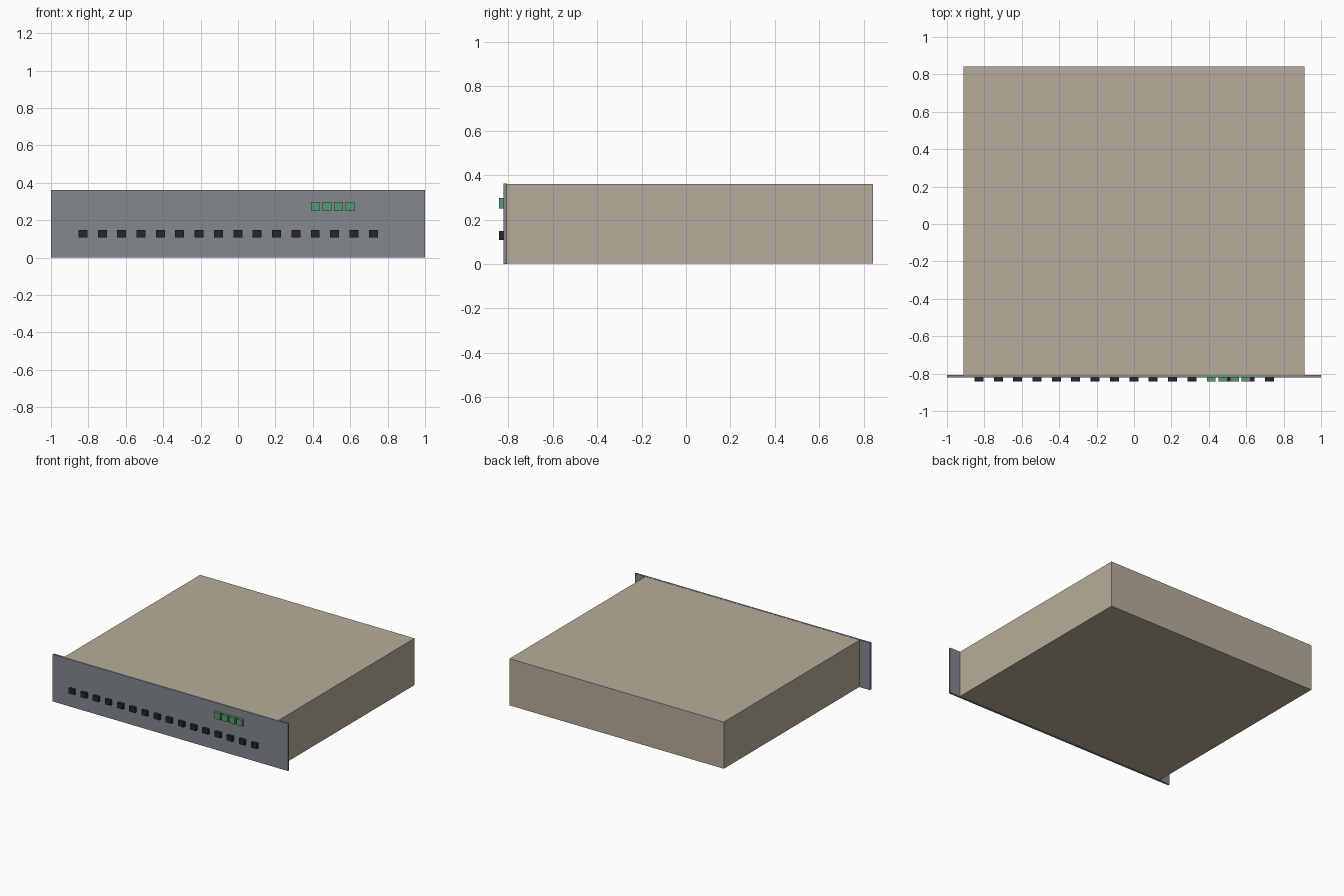
import bpy

if "Cube" in bpy.data.objects:
    bpy.data.objects.remove(bpy.data.objects["Cube"])


def material(name, rgb):
    m = bpy.data.materials.new(name)
    m.diffuse_color = (*rgb, 1)
    m.use_nodes = True
    m.node_tree.nodes["Principled BSDF"].inputs["Base Color"].default_value = m.diffuse_color
    return m


def box(name, x, y, z, mat):
    """Box from (min, max) ranges on each axis."""
    lo, hi = zip(x, y, z)
    bpy.ops.mesh.primitive_cube_add(
        size=1, location=[(a + b) / 2 for a, b in zip(lo, hi)])
    ob = bpy.context.object
    ob.name = name
    ob.scale = [b - a for a, b in zip(lo, hi)]
    bpy.ops.object.transform_apply(location=False, rotation=False, scale=True)
    ob.data.materials.append(mat)
    return ob


beige = material("beige_case", (0.47, 0.42, 0.32))
grey = material("panel_grey", (0.23, 0.25, 0.27))
black = material("button_black", (0.02, 0.02, 0.025))
green = material("indicator_green", (0.09, 0.33, 0.16))

# Chassis and wider rack-mount front panel
box("chassis", (-0.911, 0.911), (-0.806, 0.842), (0.002, 0.361), beige)
box("front_panel", (-1, 1), (-0.821, -0.806), (0, 0.362), grey)

# Row of sixteen buttons
for i in range(16):
    cx = -0.829 + i * 0.1035
    box(f"button_{i + 1}", (cx - 0.024, cx + 0.024), (-0.842, -0.821),
        (0.109, 0.149), black)

# Four indicator blocks at upper right
for i in range(4):
    cx = 0.413 + i * 0.062
    box(f"indicator_{i + 1}", (cx - 0.024, cx + 0.024), (-0.842, -0.821),
        (0.249, 0.297), green)
